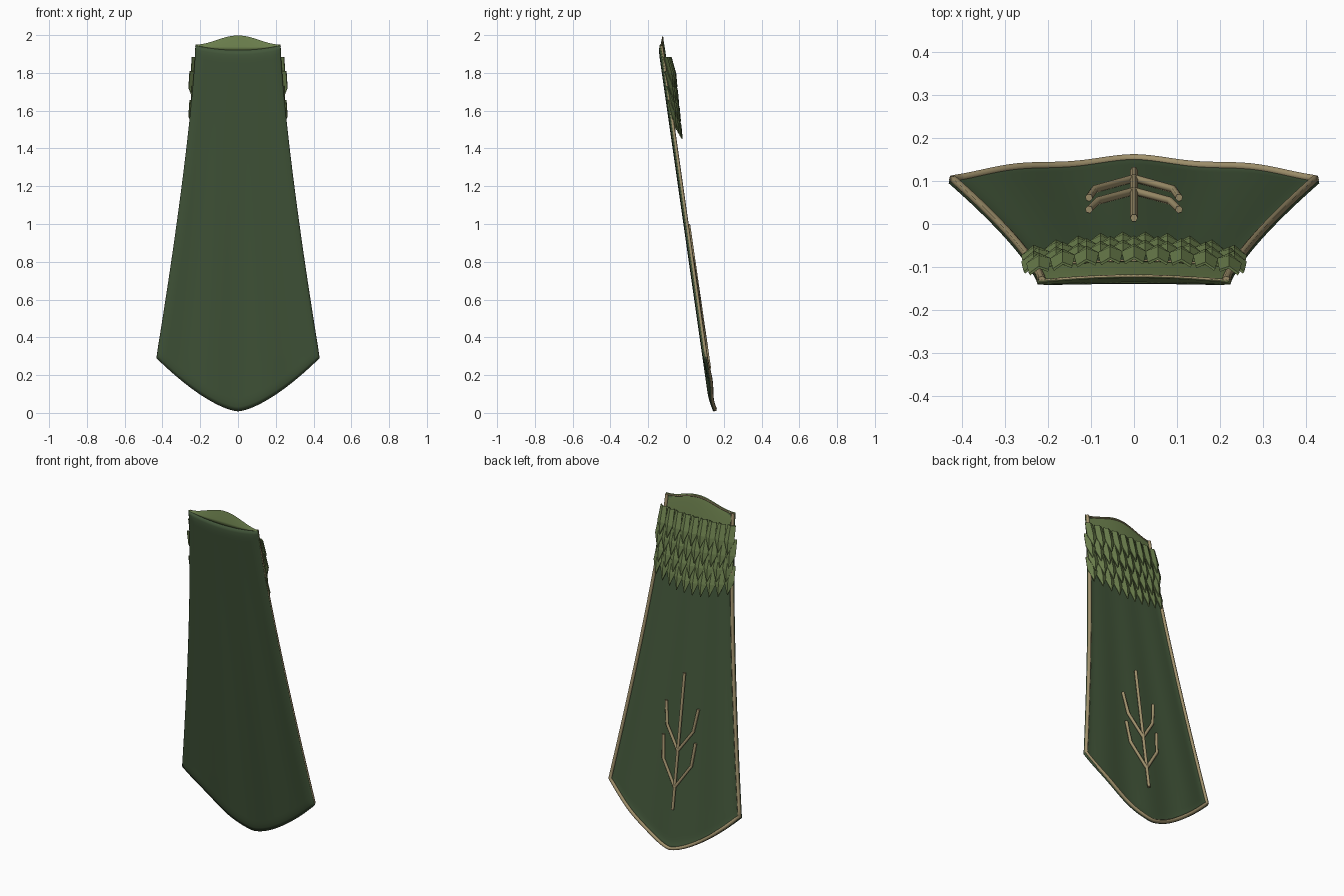
import bpy, math

if "Cube" in bpy.data.objects:
    bpy.data.objects.remove(bpy.data.objects["Cube"])


def material(name, rgb):
    m = bpy.data.materials.new(name)
    m.diffuse_color = (*rgb, 1)
    m.use_nodes = True
    m.node_tree.nodes["Principled BSDF"].inputs["Base Color"].default_value = m.diffuse_color
    return m


CLOTH = material("dark green cloth", (0.055, 0.093, 0.042))
LIGHT = material("light green cloth", (0.150, 0.215, 0.075))
TAN = material("tan trim", (0.352, 0.283, 0.150))


def add_mesh(name, verts, faces, mat, thick, offset, smooth):
    me = bpy.data.meshes.new(name)
    me.from_pydata(verts, [], faces)
    me.materials.append(mat)
    ob = bpy.data.objects.new(name, me)
    bpy.context.collection.objects.link(ob)
    sol = ob.modifiers.new("thickness", 'SOLIDIFY')
    sol.thickness, sol.offset = thick, offset
    if smooth:
        bpy.context.view_layer.objects.active = ob
        ob.select_set(True)
        bpy.ops.object.shade_smooth_by_angle(angle=math.radians(50))
        ob.select_set(False)
    return ob


def sheet(name, fn, nu, nv, mat, thick, offset):
    """Grid surface from fn(u in -1..1, v in 0..1)."""
    verts = [fn(2 * j / nu - 1, i / nv) for i in range(nv + 1) for j in range(nu + 1)]
    w = nu + 1
    faces = [(i * w + j, i * w + j + 1, (i + 1) * w + j + 1, (i + 1) * w + j)
             for i in range(nv) for j in range(nu)]
    return add_mesh(name, verts, faces, mat, thick, offset, True)


def tube(name, paths, radius, mat, cyclic=False):
    cu = bpy.data.curves.new(name, 'CURVE')
    cu.dimensions = '3D'
    cu.bevel_depth, cu.bevel_resolution, cu.use_fill_caps = radius, 1, True
    for path in paths:
        sp = cu.splines.new('POLY')
        sp.points.add(len(path) - 1)
        for p, co in zip(sp.points, path):
            p.co = (*co, 1)
        sp.use_cyclic_u = cyclic
    cu.materials.append(mat)
    ob = bpy.data.objects.new(name, cu)
    bpy.context.collection.objects.link(ob)
    bpy.context.view_layer.objects.active = ob
    ob.select_set(True)
    bpy.ops.object.convert(target='MESH')
    bpy.context.object.select_set(False)


# Cape: a leaning panel that widens downward to a rounded point
def lean(z):
    return 0.133 - 0.145 * z


def half_width(z):
    t = min(1, max(0, (1.945 - z) / 1.655))
    return 0.225 + 0.207 * t ** 1.3


def top_z(u):
    return 1.92 + 0.025 * u * u


def cape_point(u, v):
    top, bottom = top_z(u), 0.008 + 0.282 * abs(u) ** 1.5
    z = top + (bottom - top) * v
    w = half_width(z)
    d = min((1 - abs(u)) * w, top - z, z - bottom)
    roll = 0.008 * max(0, 1 - d / 0.05) ** 2          # edges roll backward
    fold = 0.004 * math.cos(3 * math.pi * u) * v      # soft vertical folds
    return (u * w, lean(z) + roll + fold, z)


sheet("cape", cape_point, 64, 80, CLOTH, 0.013, 1)


# Trim along the back of the side and bottom edges
def trim_point(u, v):
    x, y, z = cape_point(u, v)
    return (x - 0.010 * u, y + 0.010, z + 0.010 * v)


N = 40
border = [trim_point(-1, i / N) for i in range(N)]
border += [trim_point(2 * i / N - 1, 1) for i in range(N + 1)]
border += [trim_point(1, 1 - i / N) for i in range(1, N + 1)]
tube("cape_trim", [border], 0.010, TAN)


# Folded collar: rises from the cape top, turns over, falls behind it
def collar_point(u, v):
    bell = (1 + math.cos(math.pi * u)) / 2
    ztop = 1.95 + 0.048 * bell
    ytop = -0.137 + 0.012 * (1 - u * u)
    x = u * (0.222 + 0.012 * v)
    if v < 0.3:
        t = v / 0.3
        y0, z0 = lean(top_z(u)) + 0.008, top_z(u)
        return (x, y0 + (ytop - y0) * t, z0 + (ztop - z0) * t ** 0.8)
    t = (v - 0.3) / 0.7
    zb, yb = 1.75 - 0.01 * bell, -0.102 + 0.016 * (1 - u * u)
    return (x, ytop + (yb - ytop) * t ** 0.8, ztop + (zb - ztop) * t)


sheet("collar", collar_point, 32, 20, LIGHT, 0.006, -1)
tube("collar_trim", [[collar_point(i / 16 - 1, v) for i in range(33)] for v in (0.33, 1)],
     0.004, TAN)


# Feather mantle: four staggered rows of ridged, pointed feathers
def feather_point(x, z, off):
    return (x, lean(z) + off - 0.030 * (x / 0.26) ** 2, z)


verts, faces = [], []
for row in range(4):
    count, span = ((9, 0.222), (10, 0.234))[row % 2]
    for i in range(count):
        x = span * (2 * i / (count - 1) - 1)
        sag = 0.05 * row / 3 * (1 - (x / 0.24) ** 2)
        zt = 1.885 - 0.075 * row - sag
        length, w = 0.16, 0.029
        o = 0.052 - 0.004 * row
        b = len(verts)
        # left, ridge and right points at the top and the middle, then the tip
        for dz, k, lift in ((0, 0.8, 0), (0.55 * length, 1, 0.012)):
            for side in (-1, 0, 1):
                ridge = 0.012 if side == 0 else 0
                verts.append(feather_point(x + side * k * w, zt - dz, o + lift + ridge))
        verts.append(feather_point(x, zt - length, o + 0.020))
        faces += [(b, b + 1, b + 4, b + 3), (b + 1, b + 2, b + 5, b + 4),
                  (b + 3, b + 4, b + 6), (b + 4, b + 5, b + 6)]
add_mesh("feather_mantle", verts, faces, LIGHT, 0.006, -1, False)


# Branching emblem on the back
def on_back(x, z):
    return (x, lean(z) + 0.026 - 0.06 * abs(x), z)


paths = [[on_back(0, 0.235), on_back(0, 1.0)]]
for s in (-1, 1):
    for z0, z1, z2, xe in ((0.36, 0.50, 0.63, 0.092), (0.565, 0.69, 0.82, 0.085)):
        paths.append([on_back(0, z0), on_back(s * xe, z1), on_back(s * 0.105, z2)])
tube("branch_emblem", paths, 0.009, TAN)
